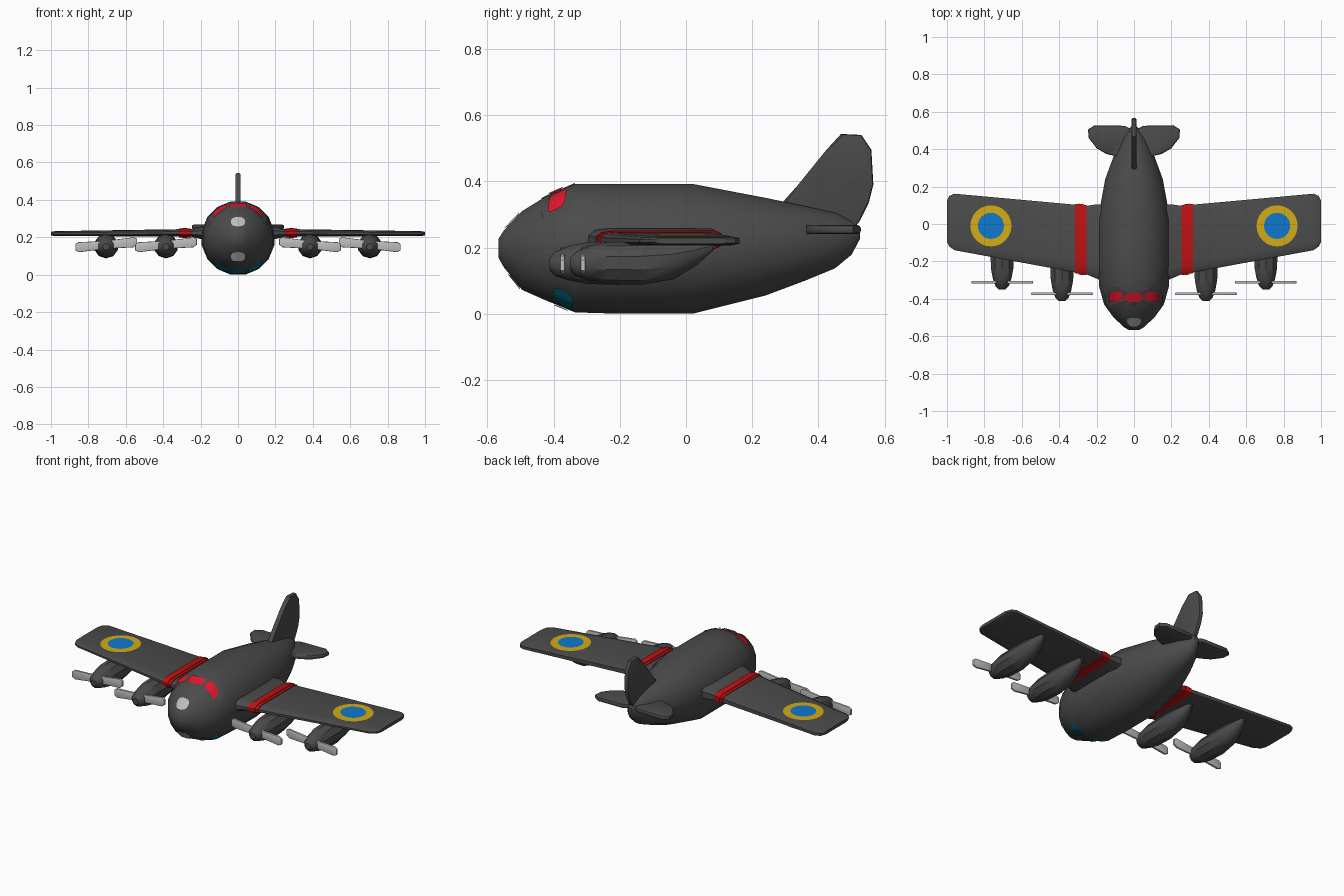
import bpy, bmesh, math
from mathutils import Vector as V
from mathutils.bvhtree import BVHTree

if "Cube" in bpy.data.objects:
    bpy.data.objects.remove(bpy.data.objects["Cube"])


def material(name, r, g, b):
    m = bpy.data.materials.new(name)
    m.diffuse_color = (r, g, b, 1)
    m.use_nodes = True
    m.node_tree.nodes["Principled BSDF"].inputs["Base Color"].default_value = m.diffuse_color
    return m


GREY = material("charcoal", 0.07, 0.07, 0.07)
BAND = material("band red", 0.5, 0.006, 0.006)
WINDOW = material("window red", 0.75, 0.008, 0.025)
TEAL = material("belly teal", 0.0, 0.16, 0.25)
YELLOW = material("roundel yellow", 0.66, 0.41, 0.008)
BLUE = material("roundel blue", 0.005, 0.19, 0.62)
LIGHT = material("light metal", 0.52, 0.52, 0.52)


def finish(bm, name, mat, mirror=False, angle=35, recalc=True):
    if recalc:
        bmesh.ops.recalc_face_normals(bm, faces=bm.faces[:])
    tree = BVHTree.FromBMesh(bm)
    me = bpy.data.meshes.new(name)
    bm.to_mesh(me)
    bm.free()
    me.materials.append(mat)
    me.shade_smooth()
    me.set_sharp_from_angle(angle=math.radians(angle))
    ob = bpy.data.objects.new(name, me)
    bpy.context.collection.objects.link(ob)
    if mirror:
        ob.modifiers.new("mirror", 'MIRROR').use_mirror_merge = False
    return ob, tree


def loft(name, rings, mat, **kw):
    """Skin a list of closed rings and cap both ends."""
    bm = bmesh.new()
    vs = [[bm.verts.new(p) for p in ring] for ring in rings]
    n = len(vs[0])
    for a, b in zip(vs, vs[1:]):
        for i in range(n):
            bm.faces.new((a[i], a[(i + 1) % n], b[(i + 1) % n], b[i]))
    bm.faces.new(vs[0])
    bm.faces.new(vs[-1])
    return finish(bm, name, mat, **kw)


def ellipse(x, y, z, rx, rz, n):
    return [(x + rx * math.cos(2 * math.pi * (i + 0.5) / n), y,
             z + rz * math.sin(2 * math.pi * (i + 0.5) / n)) for i in range(n)]


def plate(name, pts, depth, mat, bevel=0.0, mirror=False):
    """Extrude an outline symmetrically along a depth vector, softening the rims."""
    bm = bmesh.new()
    d = V(depth)
    a = [bm.verts.new(V(p) - d / 2) for p in pts]
    b = [bm.verts.new(V(p) + d / 2) for p in pts]
    bm.faces.new(a)
    bm.faces.new(b)
    n = len(pts)
    for i in range(n):
        bm.faces.new((a[i], a[(i + 1) % n], b[(i + 1) % n], b[i]))
    if bevel:
        rims = [e for e in bm.edges if abs((e.verts[0].co - e.verts[1].co).normalized().dot(d.normalized())) < 0.5]
        bmesh.ops.bevel(bm, geom=rims, offset=bevel, segments=2, affect='EDGES', profile=0.5)
    return finish(bm, name, mat, mirror=mirror)


def patch(name, tree, centre, u, v, direction, mat, power=2, lift=0.003, mirror=False):
    """Painted detail: a rounded outline projected onto a surface."""
    bm = bmesh.new()
    d = V(direction)
    n = 24

    def vert(s, i):
        a = 2 * math.pi * i / n
        c, w = math.cos(a), math.sin(a)
        p = V(centre) + s * (V(u) * math.copysign(abs(c) ** (2 / power), c)
                             + V(v) * math.copysign(abs(w) ** (2 / power), w))
        hit, normal, _, _ = tree.ray_cast(p - d * 2, d)
        if hit is None:
            return bm.verts.new(p)
        return bm.verts.new(hit + normal * lift)

    mid = vert(0, 0)
    rings = [[vert(s, i) for i in range(n)] for s in (0.35, 0.7, 1)]
    for i in range(n):
        j = (i + 1) % n
        bm.faces.new((mid, rings[0][i], rings[0][j]))
        for a, b in zip(rings, rings[1:]):
            bm.faces.new((a[i], b[i], b[j], a[j]))
    bm.normal_update()
    if sum((f.normal.dot(d) for f in bm.faces)) > 0:
        bmesh.ops.reverse_faces(bm, faces=bm.faces[:])
    return finish(bm, name, mat, mirror=mirror, recalc=False)


# fuselage: y, bottom, top, half width
body = [(-0.567, 0.17, 0.225, 0.028), (-0.55, 0.14, 0.252, 0.057), (-0.495, 0.072, 0.31, 0.115),
        (-0.43, 0.043, 0.35, 0.163), (-0.335, 0.004, 0.392, 0.19), (-0.2, 0.0, 0.392, 0.198),
        (0.02, 0.0, 0.392, 0.198), (0.24, 0.055, 0.35, 0.157), (0.36, 0.1, 0.325, 0.112),
        (0.45, 0.137, 0.305, 0.068), (0.5, 0.178, 0.283, 0.035), (0.525, 0.225, 0.262, 0.012)]
# top and bottom facets of an offset polygon sit just inside the ellipse
flat = math.cos(math.pi / 16)
_, hull = loft("fuselage", [ellipse(0, y, (t + b) / 2, rx, (t - b) / 2 / flat, 16)
                            for y, b, t, rx in body], GREY)

# canopy, cockpit windows, belly windows and nose glazing
DOWN, UP, BACK = (0, 0, -1), (0, 0, 1), (0, 1, 0)
patch("canopy", hull, (0, -0.385, 0), (0.15, 0, 0), (0, 0.05, 0), DOWN, GREY, 8, 0.003)
patch("middle_window", hull, (0, -0.39, 0), (0.045, 0, 0), (0, 0.023, 0), DOWN, WINDOW, 5, 0.007)
patch("side_window", hull, (0.094, -0.386, 0), (0.035, -0.004, 0), (0, 0.026, 0), DOWN, WINDOW, 5, 0.007, True)
patch("middle_belly_window", hull, (0, -0.375, 0), (0.04, 0, 0), (0, 0.025, 0), UP, TEAL, 5, 0.004)
patch("side_belly_window", hull, (0.09, -0.37, 0), (0.035, 0, 0), (0, 0.03, 0), UP, TEAL, 5, 0.004, True)
for name, z in (("upper_nose_glass", 0.281), ("lower_nose_glass", 0.098)):
    patch(name, hull, (0, 0, z), (0.036, 0, 0), (0, 0, 0.025), BACK, LIGHT, 2.6, 0.004)


# wings
def section(x, front, back, z, half, grow=0.0):
    """Flat topped wing section with a rounded nose and blunt tail."""
    front, back, half = front - grow, back + grow, half + grow
    c = back - front
    prof = [(0, 0.35), (0.05, 0.85), (0.14, 1), (0.93, 1), (1, 0.6)]
    return ([(x, front + f * c, z + h * half) for f, h in prof]
            + [(x, front + f * c, z - h * half) for f, h in reversed(prof)])


def wing_at(x, grow=0.0):
    t = (x - 0.2) / 0.76
    return section(x, -0.28 + 0.14 * t, 0.093 + 0.069 * t, 0.224 - 0.004 * t, 0.021 - 0.008 * t, grow)


_, top = loft("wing", [wing_at(0.1, 0.012), wing_at(0.2, 0.012), wing_at(0.25), wing_at(0.6), wing_at(0.96),
                       section(0.988, -0.12, 0.15, 0.22, 0.012),
                       section(1.0, -0.095, 0.125, 0.22, 0.009)], GREY, mirror=True)
for name, x0, x1, g in (("wing_band", 0.255, 0.315, 0.004), ("wing_band_ridge", 0.272, 0.298, 0.007)):
    loft(name, [wing_at(x0, g), wing_at(x1, g)], BAND, mirror=True)
for name, r, mat, lift in (("roundel_ring", 0.11, YELLOW, 0.002), ("roundel_centre", 0.07, BLUE, 0.004)):
    patch(name, top, (0.765, -0.01, 0), (r, 0, 0), (0, r, 0), DOWN, mat, 2, lift, True)

# engines and two-bladed propellers
pod = [(-0.412, 0.15, 0.018), (-0.395, 0.15, 0.037), (-0.355, 0.153, 0.052), (-0.3, 0.153, 0.063),
       (-0.2, 0.153, 0.066), (-0.1, 0.162, 0.058), (-0.03, 0.182, 0.036), (0.02, 0.203, 0.012)]
for side, x, dy in (("inner", 0.385, 0), ("outer", 0.705, 0.062)):
    loft(side + "_engine", [ellipse(x, y + dy, z, r, r, 10) for y, z, r in pod], GREY, mirror=True)
    for s in (-1, 1):
        outline = [(0.02, -0.022), (0.145, -0.027), (0.165, -0.015), (0.165, 0.017), (0.15, 0.027), (0.02, 0.022)]
        plate(side + "_propeller_blade", [(x + s * a, -0.373 + dy, 0.16 + b - s * a * 0.09) for a, b in outline],
              (0, 0.014, 0), LIGHT, 0.004, True)

# tail
plate("tailplane", [(x, y, 0.254) for x, y in
                    [(0, 0.35), (0.086, 0.36), (0.15, 0.375), (0.2, 0.405), (0.242, 0.46),
                     (0.246, 0.505), (0.21, 0.528), (0.05, 0.525), (0, 0.5)]],
      (0, 0, 0.027), GREY, 0.009, True)
plate("tail_fin", [(0, y, z) for y, z in
                   [(0.29, 0.335), (0.335, 0.385), (0.42, 0.49), (0.468, 0.543), (0.53, 0.54), (0.56, 0.495),
                    (0.566, 0.39), (0.552, 0.335), (0.525, 0.28), (0.5, 0.25), (0.36, 0.25)]],
      (0.027, 0, 0), GREY, 0.008)
